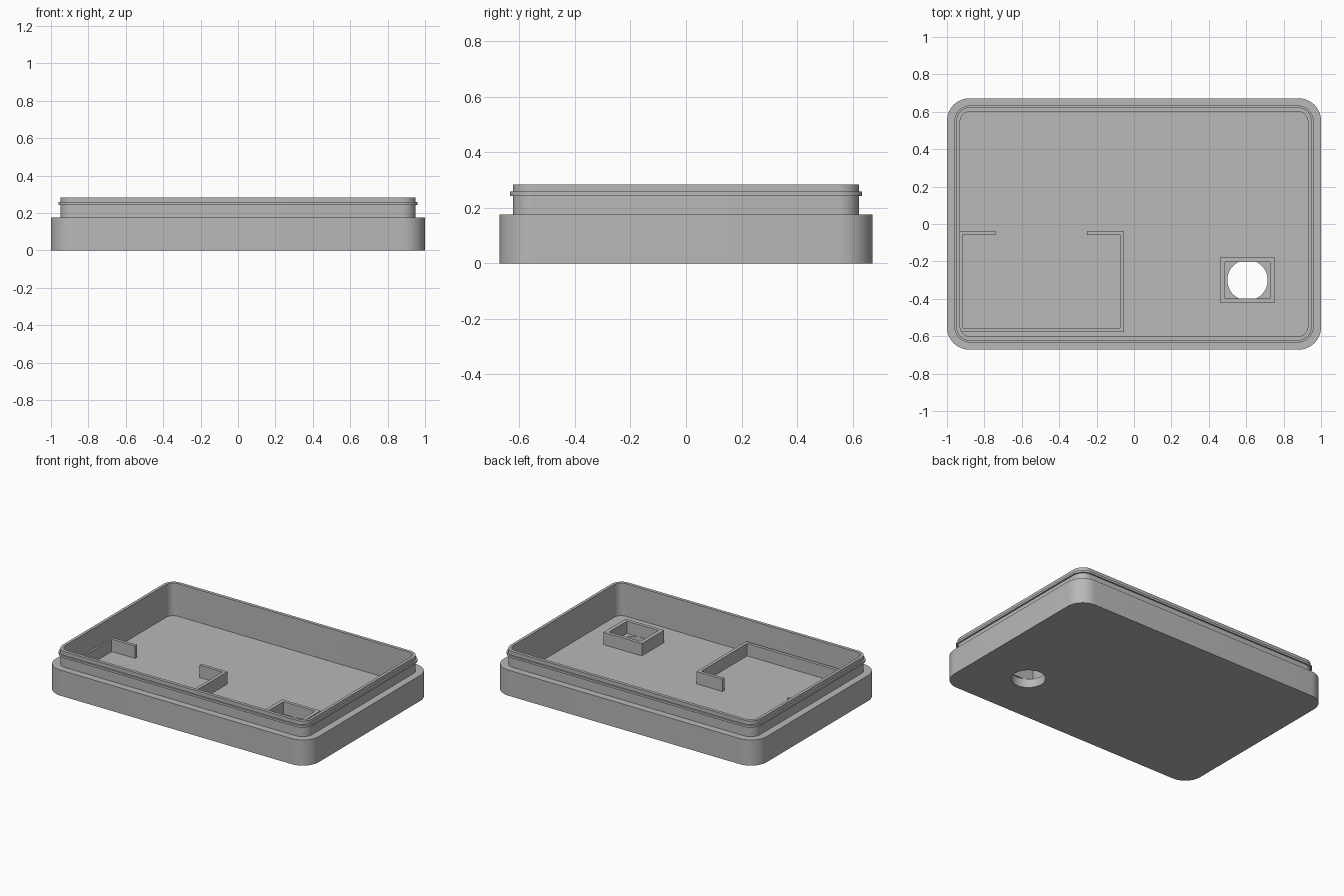
import bpy, bmesh, math

if "Cube" in bpy.data.objects:
    bpy.data.objects.remove(bpy.data.objects["Cube"], do_unlink=True)

GREY = bpy.data.materials.new("plain grey")
GREY.use_nodes = True
GREY.diffuse_color = (0.48, 0.48, 0.48, 1)
GREY.node_tree.nodes["Principled BSDF"].inputs["Base Color"].default_value = (0.48, 0.48, 0.48, 1)

SEAM, FLOOR, RIB_TOP = 0.176, 0.06, 0.145


def finish(name, bm):
    bmesh.ops.recalc_face_normals(bm, faces=bm.faces)
    mesh = bpy.data.meshes.new(name)
    bm.to_mesh(mesh)
    bm.free()
    mesh.materials.append(GREY)
    obj = bpy.data.objects.new(name, mesh)
    bpy.context.collection.objects.link(obj)
    return obj


def smooth(obj):
    bpy.ops.object.select_all(action='DESELECT')
    obj.select_set(True)
    bpy.context.view_layer.objects.active = obj
    bpy.ops.object.shade_smooth_by_angle(angle=math.radians(30))


def outline(hx, hy, r, steps=12):
    """Rounded rectangle, counter-clockwise; a zero radius gives square corners."""
    if r == 0:
        return [(hx, hy), (-hx, hy), (-hx, -hy), (hx, -hy)]
    pts = []
    for i, (sx, sy) in enumerate([(1, 1), (-1, 1), (-1, -1), (1, -1)]):
        for k in range(steps + 1):
            a = math.pi / 2 * (i + k / steps)
            pts.append((sx * (hx - r) + r * math.cos(a), sy * (hy - r) + r * math.sin(a)))
    return pts


def loft(name, rings, caps=False, loop=False, centre=(0, 0)):
    """Skin a stack of rounded rectangles given as (half x, half y, radius, z)."""
    bm = bmesh.new()
    loops = [[bm.verts.new((x + centre[0], y + centre[1], z)) for x, y in outline(hx, hy, r)]
             for hx, hy, r, z in rings]
    pairs = list(zip(loops, loops[1:]))
    if loop:
        pairs.append((loops[-1], loops[0]))
    for a, b in pairs:
        for i in range(len(a)):
            j = (i + 1) % len(a)
            bm.faces.new((a[i], a[j], b[j], b[i]))
    if caps:
        bm.faces.new(loops[0])
        bm.faces.new(loops[-1])
    return finish(name, bm)


# Lower tray with thick walls and floor
tray = loft("case_tray", [(1, 0.672, 0.12, 0), (1, 0.672, 0.12, SEAM),
                          (0.93, 0.602, 0.055, SEAM), (0.93, 0.602, 0.055, FLOOR)], caps=True)

# Round opening through the floor
bm = bmesh.new()
bmesh.ops.create_cone(bm, cap_ends=True, segments=48, radius1=0.108, radius2=0.108, depth=0.3)
bmesh.ops.translate(bm, verts=bm.verts, vec=(0.607, -0.3, 0))
cutter = finish("opening_cutter", bm)
cutter.hide_render = True
cut = tray.modifiers.new("opening", 'BOOLEAN')
cut.object = cutter
cut.operation = 'DIFFERENCE'
cut.solver = 'EXACT'
bpy.context.view_layer.objects.active = tray
bpy.ops.object.modifier_apply(modifier=cut.name)
bpy.data.objects.remove(cutter, do_unlink=True)
smooth(tray)

# Raised lip with a snap bead around it
lip = loft("snap_lip", [(0.95, 0.624, 0.075, SEAM), (0.95, 0.624, 0.075, 0.243),
                        (0.961, 0.634, 0.086, 0.243), (0.961, 0.634, 0.086, 0.258),
                        (0.95, 0.624, 0.075, 0.258), (0.95, 0.624, 0.075, 0.284),
                        (0.93, 0.602, 0.055, 0.284), (0.93, 0.602, 0.055, SEAM)])
smooth(lip)

# Square collar around the opening
loft("opening_collar", [(0.146, 0.121, 0, FLOOR), (0.146, 0.121, 0, RIB_TOP),
                        (0.12, 0.098, 0, RIB_TOP), (0.12, 0.098, 0, FLOOR)],
     loop=True, centre=(0.607, -0.3))

# Compartment rib with a gap in its rear side
left, right, front, back, t = -0.93, -0.053, -0.578, -0.038, 0.022
il, ir = left + 0.012, right - t
path = [(-0.74, back), (left, back), (left, front), (right, front), (right, back), (-0.25, back),
        (-0.25, back - t), (ir, back - t), (ir, front + t), (il, front + t), (il, back - t),
        (-0.74, back - t)]
bm = bmesh.new()
base = bm.faces.new([bm.verts.new((x, y, FLOOR)) for x, y in path])
top = bmesh.ops.extrude_face_region(bm, geom=[base], use_keep_orig=True)["geom"]
bmesh.ops.translate(bm, verts=[v for v in top if isinstance(v, bmesh.types.BMVert)],
                    vec=(0, 0, RIB_TOP - FLOOR))
finish("compartment_rib", bm)
